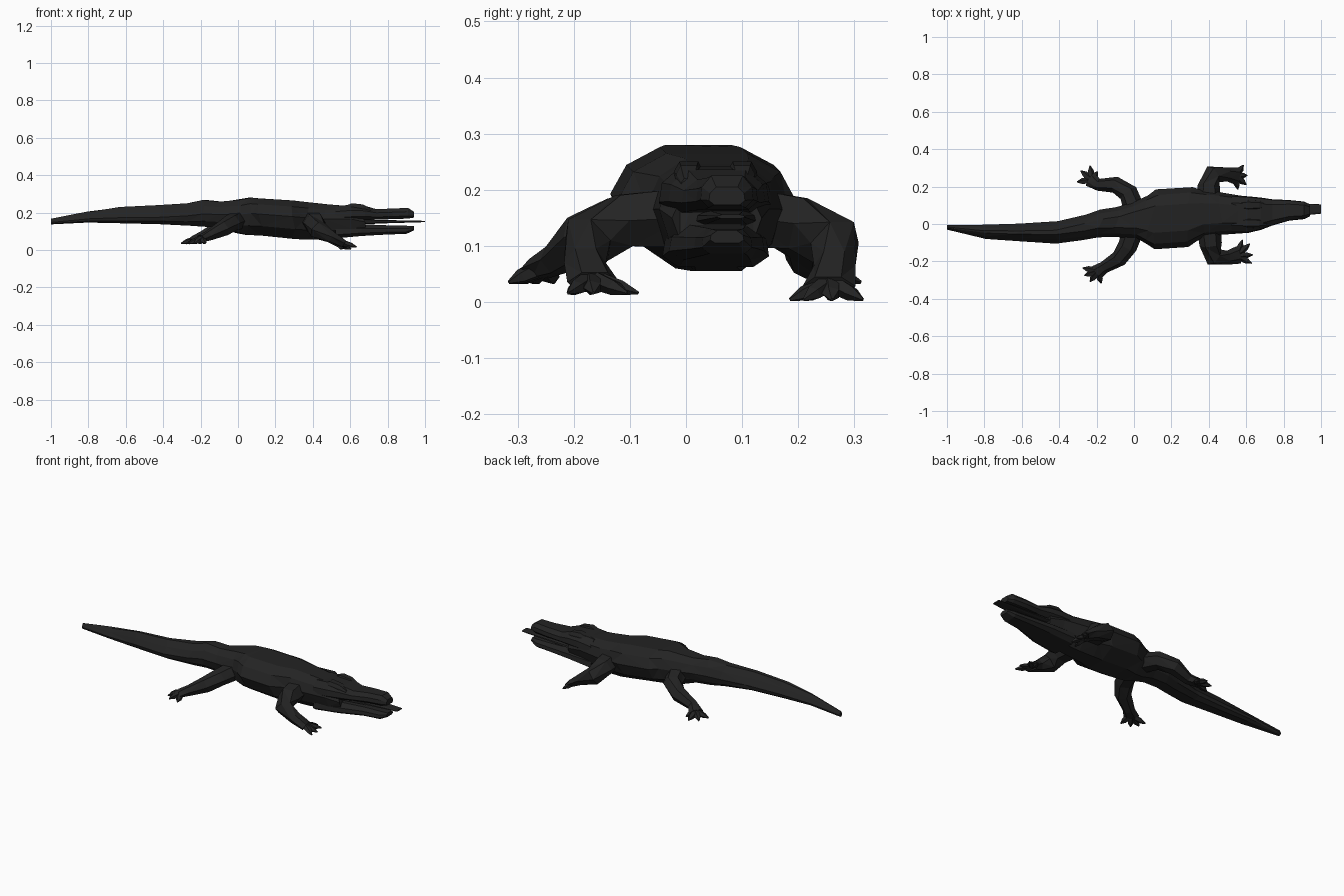
import bpy, bmesh, math, random
from mathutils import Vector

random.seed(4)
cube = bpy.data.objects.get("Cube")
if cube:
    bpy.data.objects.remove(cube)

hide = bpy.data.materials.new("charcoal hide")
hide.use_nodes = True
COLOR = (0.017, 0.017, 0.017, 1)
hide.diffuse_color = COLOR
hide.node_tree.nodes["Principled BSDF"].inputs["Base Color"].default_value = COLOR


def loft(bm, rings):
    """Skin a list of equal rings and cap both ends."""
    loops = [[bm.verts.new(p) for p in ring] for ring in rings]
    n = len(loops[0])
    for a, b in zip(loops, loops[1:]):
        for i in range(n):
            bm.faces.new((a[i], a[(i + 1) % n], b[(i + 1) % n], b[i]))
    bm.faces.new(loops[0])
    bm.faces.new(loops[-1])


def finish(bm, name):
    bmesh.ops.triangulate(bm, faces=bm.faces[:])
    bmesh.ops.recalc_face_normals(bm, faces=bm.faces[:])
    mesh = bpy.data.meshes.new(name)
    bm.to_mesh(mesh)
    bm.free()
    mesh.materials.append(hide)
    obj = bpy.data.objects.new(name, mesh)
    bpy.context.collection.objects.link(obj)
    return obj


# Half cross-section: (share of half width, share of height), bottom to top
TORSO = [(.35, 0), (.82, .25), (1, .58), (.82, .84), (.45, 1)]
TAIL = [(.5, 0), (.9, .15), (1, .35), (.6, .7), (.18, 1)]
JAW = [(.7, 0), (1, .25), (.95, .65), (.6, 1)]


def hull(name, stations, half, tail_half=None, jitter=0):
    """Loft stations of (x, centre y, half width, bottom z, top z)."""
    rings = []
    for x, yc, w, z0, z1 in stations:
        section = half
        if tail_half:
            t = min(max((x + .45) / .5, 0), 1)
            section = [(a[0] + (b[0] - a[0]) * t, a[1] + (b[1] - a[1]) * t)
                       for a, b in zip(tail_half, half)]
        full = section + [(-a, b) for a, b in reversed(section)]
        rings.append([(x + random.uniform(-jitter, jitter) * (abs(x) < .9),
                       yc + a * w, z0 + b * (z1 - z0)) for a, b in full])
    bm = bmesh.new()
    loft(bm, rings)
    return finish(bm, name)


# Torso and tail in one skin
hull("body_and_tail", [
    (-1, -.018, .012, .137, .167),
    (-.8, -.042, .038, .147, .205),
    (-.62, -.045, .047, .143, .23),
    (-.42, -.045, .06, .138, .24),
    (-.26, -.018, .068, .13, .25),
    (-.18, .003, .074, .125, .267),
    (-.09, .01, .08, .118, .258),
    (0, .02, .095, .09, .268),
    (.06, .022, .13, .08, .28),
    (.12, .025, .16, .078, .276),
    (.3, .037, .16, .06, .265),
    (.37, .055, .125, .055, .256),
    (.46, .057, .115, .055, .245),
    (.6, .05, .098, .07, .235),
    (.67, .055, .08, .08, .2)], TORSO, TAIL, .015)

# Open jaws and flat tongue
hull("upper_jaw", [
    (.52, .053, .1, .15, .235),
    (.61, .05, .098, .157, .242),
    (.68, .055, .086, .16, .236),
    (.74, .062, .07, .163, .218),
    (.83, .073, .055, .165, .222),
    (.91, .073, .047, .168, .225),
    (.94, .073, .032, .173, .205)], JAW)
hull("lower_jaw", [
    (.52, .053, .095, .062, .14),
    (.66, .055, .085, .075, .138),
    (.8, .07, .056, .083, .132),
    (.9, .073, .045, .086, .13),
    (.94, .073, .03, .105, .127)], JAW)
hull("tongue", [
    (.6, .07, .06, .135, .165),
    (.8, .075, .04, .143, .16),
    (1, .08, .025, .149, .156)], JAW)

# Brow bumps over the eyes
for side, yc in (("left", .1), ("right", .005)):
    hull(side + "_brow", [
        (.57, yc, .022, .2, .235),
        (.61, yc, .028, .2, .25),
        (.67, yc, .024, .2, .243),
        (.71, yc, .014, .2, .22)], JAW)


def ring_at(p, along, wide, tall, sides):
    """Ring of points around p, facing the direction along."""
    across = along.cross(Vector((0, 0, 1))).normalized()
    up = across.cross(along).normalized()
    return [p + across * wide * math.cos(a) + up * tall * math.sin(a)
            for a in (2 * math.pi * i / sides for i in range(sides))]


def limb(bm, path, radii, sides):
    pts = [Vector(p) for p in path]
    rings = []
    for i, (p, (wide, tall)) in enumerate(zip(pts, radii)):
        along = pts[min(i + 1, len(pts) - 1)] - pts[max(i - 1, 0)]
        rings.append(ring_at(p, along, wide, tall, sides))
    loft(bm, rings)


def leg(name, path, toes, toe_z, thick):
    bm = bmesh.new()
    radii = [(thick * 1.1, thick), (thick, thick * .9), (thick * .85, thick * .85),
             (thick * .62, thick * .55), (thick * .8, thick * .38)]
    limb(bm, path, radii, 6)
    # Fan of clawed toes from the end of the foot
    foot = Vector(path[-1])
    ankle = Vector(path[-2]).lerp(foot, .6)
    for x, y in toes:
        tip = Vector((x, y, toe_z))
        root = ankle.lerp(foot, .5)
        limb(bm, [root, root.lerp(tip, .65), tip],
             [(.02, .018), (.017, .014), (.003, .003)], 5)
    return finish(bm, name)


leg("front_left_leg",
    [(.4, .11, .15), (.4, .2, .14), (.42, .265, .105), (.5, .265, .065), (.555, .255, .028)],
    [(.585, .315), (.605, .26), (.6, .21), (.555, .185)], .004, .06)
leg("front_right_leg",
    [(.4, -.01, .15), (.41, -.11, .145), (.425, -.175, .11), (.5, -.18, .07), (.56, -.165, .035)],
    [(.63, -.21), (.635, -.165), (.62, -.105), (.58, -.085)], .016, .06)
leg("hind_left_leg",
    [(0, .08, .16), (-.03, .165, .145), (-.1, .21, .115), (-.19, .21, .075), (-.235, .24, .055)],
    [(-.305, .225), (-.285, .285), (-.235, .312), (-.195, .28)], .035, .052)
leg("hind_right_leg",
    [(0, -.02, .16), (-.035, -.12, .145), (-.08, -.185, .115), (-.16, -.232, .075), (-.2, -.26, .06)],
    [(-.275, -.235), (-.265, -.275), (-.235, -.308), (-.175, -.316)], .035, .052)
